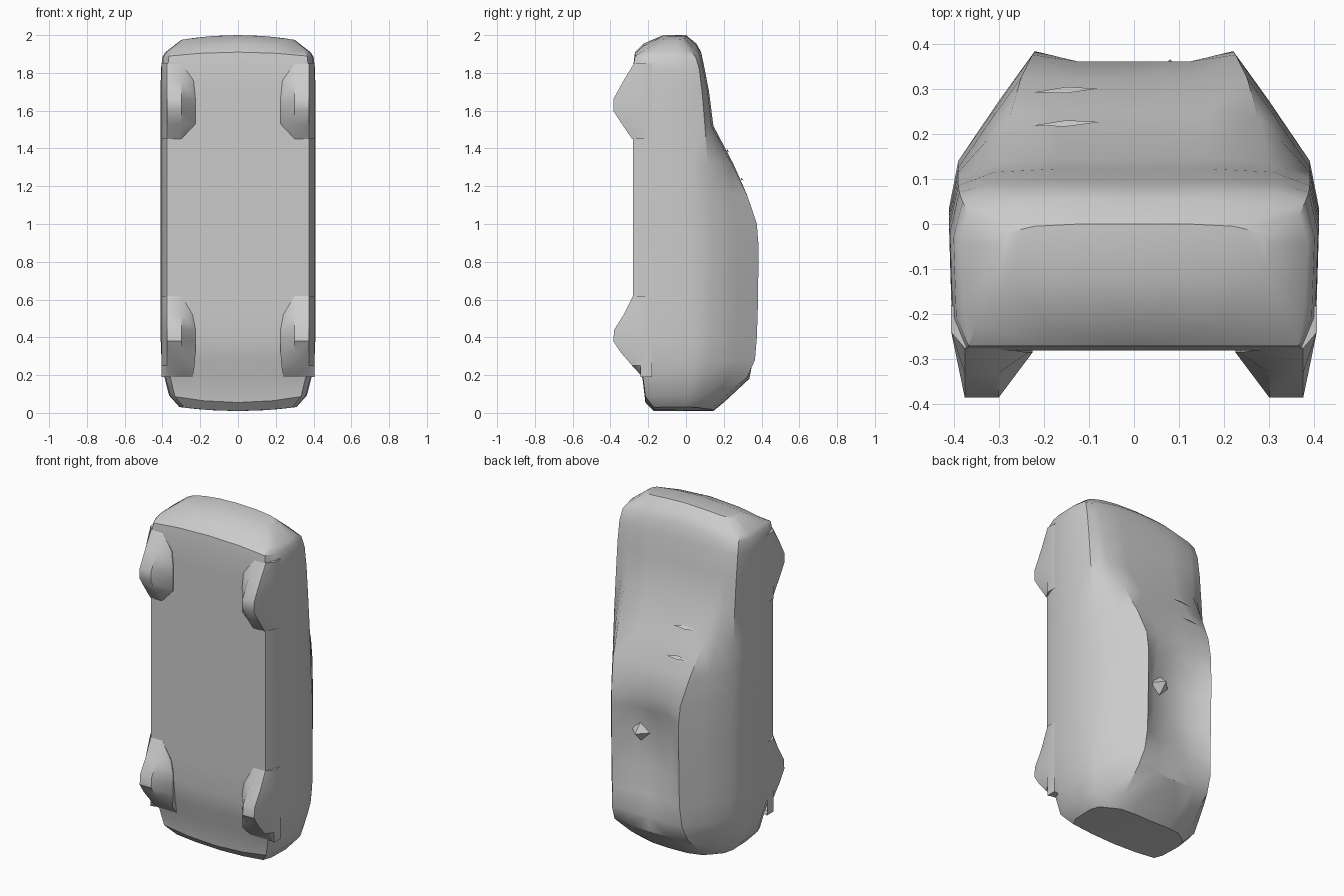
import bpy, bmesh, math
from mathutils import Matrix

cube = bpy.data.objects.get("Cube")
if cube:
    bpy.data.objects.remove(cube, do_unlink=True)

GREY = (0.6, 0.6, 0.6, 1)
grey = bpy.data.materials.new("plain_grey")
grey.use_nodes = True
grey.diffuse_color = GREY
grey.node_tree.nodes["Principled BSDF"].inputs["Base Color"].default_value = GREY


def finish(name, bm, mirror=False, angle=30):
    """Turn a bmesh into a smooth-shaded object, mirrored across x if asked."""
    bmesh.ops.recalc_face_normals(bm, faces=bm.faces)
    mesh = bpy.data.meshes.new(name)
    bm.to_mesh(mesh)
    bm.free()
    mesh.materials.append(grey)
    obj = bpy.data.objects.new(name, mesh)
    bpy.context.collection.objects.link(obj)
    if mirror:
        mod = obj.modifiers.new("mirror", 'MIRROR')
        mod.use_clip = True
    bpy.ops.object.select_all(action='DESELECT')
    obj.select_set(True)
    bpy.context.view_layer.objects.active = obj
    bpy.ops.object.shade_smooth_by_angle(angle=math.radians(angle))
    return obj


def loft(bm, rings):
    """Join open strips of points, returning the vertex rows."""
    rows = [[bm.verts.new(p) for p in r] for r in rings]
    for a, b in zip(rows, rows[1:]):
        for i in range(len(a) - 1):
            bm.faces.new((a[i], a[i + 1], b[i + 1], b[i]))
    return rows


# Body stations, tail to nose:
# z, floor y, belt y, upper edge x, upper edge y, centre y, half width, bow at the ends
STATIONS = [
    (0.01, -0.17, 0.06, 0.20, 0.13, 0.145, 0.31, 0.035),
    (0.055, -0.215, 0.09, 0.23, 0.19, 0.20, 0.365, 0.045),
    (0.18, -0.23, 0.11, 0.24, 0.325, 0.335, 0.395, 0.03),
    (0.28, -0.265, 0.13, 0.23, 0.365, 0.355, 0.405, 0.0),
    (0.40, -0.28, 0.14, 0.22, 0.375, 0.335, 0.41, 0.0),
    (0.55, -0.28, 0.14, 0.22, 0.38, 0.31, 0.41, 0.0),
    (0.75, -0.28, 0.14, 0.22, 0.383, 0.305, 0.41, 0.0),
    (0.90, -0.28, 0.14, 0.22, 0.383, 0.335, 0.41, 0.0),
    (1.00, -0.28, 0.13, 0.225, 0.375, 0.36, 0.41, 0.0),
    (1.15, -0.28, 0.125, 0.25, 0.325, 0.32, 0.41, 0.0),
    (1.32, -0.28, 0.115, 0.275, 0.24, 0.25, 0.41, 0.0),
    (1.52, -0.28, 0.10, 0.30, 0.135, 0.145, 0.41, 0.0),
    (1.70, -0.28, 0.085, 0.31, 0.115, 0.122, 0.41, 0.0),
    (1.83, -0.28, 0.07, 0.32, 0.09, 0.097, 0.408, -0.01),
    (1.91, -0.27, 0.05, 0.32, 0.07, 0.08, 0.40, -0.025),
    (1.955, -0.225, 0.02, 0.30, 0.04, 0.055, 0.385, -0.05),
    (2.00, -0.12, -0.02, 0.22, -0.005, 0.0, 0.30, -0.045),
]


def body_ring(z, yf, yb, xt, yt, yc, w, bow):
    half = [
        (0, yf), (w * 0.5, yf), (w * 0.915, yf),
        (w * 0.985, yf + (yb - yf) * 0.2), (w, yf + (yb - yf) * 0.75),
        (w * 0.95, yb), (w * 0.45 + xt * 0.52, yb * 0.45 + yt * 0.55),
        (xt, yt), (xt * 0.55, yc), (0, yc),
    ]
    return [(x, y, z + bow * (x / 0.4) ** 2) for x, y in half]


bm = bmesh.new()
rows = loft(bm, [body_ring(*s) for s in STATIONS])
for row in (rows[0], rows[-1]):
    for k in range(4):
        bm.faces.new((row[k], row[k + 1], row[8 - k], row[9 - k]))
finish("car_body", bm, mirror=True, angle=35)

# Wheel pods: z, tread y, inner edge x at the floor
PODS = {
    "front_wheel_pods": [(1.45, -0.285, 0.30), (1.53, -0.34, 0.225), (1.60, -0.385, 0.225),
                         (1.66, -0.385, 0.225), (1.76, -0.33, 0.235), (1.85, -0.275, 0.30)],
    "rear_wheel_pods": [(0.19, -0.23, 0.24), (0.25, -0.285, 0.23), (0.32, -0.345, 0.225),
                        (0.38, -0.385, 0.225), (0.44, -0.38, 0.225), (0.52, -0.33, 0.24),
                        (0.62, -0.28, 0.30)],
}
for name, stations in PODS.items():
    bm = bmesh.new()
    rows = loft(bm, [[(xi, -0.22, z), (xi, max(y, -0.285), z),
                      (max(xi, 0.30), y, z), (0.375, y, z),
                      (0.405, -0.24, z), (0.405, -0.18, z)] for z, y, xi in stations])
    bm.faces.new(rows[0])
    bm.faces.new(rows[-1])
    finish(name, bm, mirror=True, angle=35)

# Small pointed fitting in the roof recess
bm = bmesh.new()
bmesh.ops.create_cone(bm, segments=4, radius1=0.06, radius2=0, depth=0.06, cap_ends=True,
                      matrix=Matrix.Translation((0.08, 0.335, 0.75)) @ Matrix.Rotation(-math.pi / 2, 4, 'X'))
finish("roof_fitting", bm, angle=10)

# Two thin slivers lying on the windscreen
for name, y, z, size in (("lower_wiper", 0.222, 1.385, 0.075), ("upper_wiper", 0.296, 1.235, 0.07)):
    bm = bmesh.new()
    points = [(-0.15 - size, y - 0.004, z), (-0.15, y - 0.006, z + 0.012),
              (-0.15 + size, y + 0.004, z), (-0.15, y + 0.008, z - 0.004)]
    bm.faces.new([bm.verts.new(p) for p in points])
    finish(name, bm)
